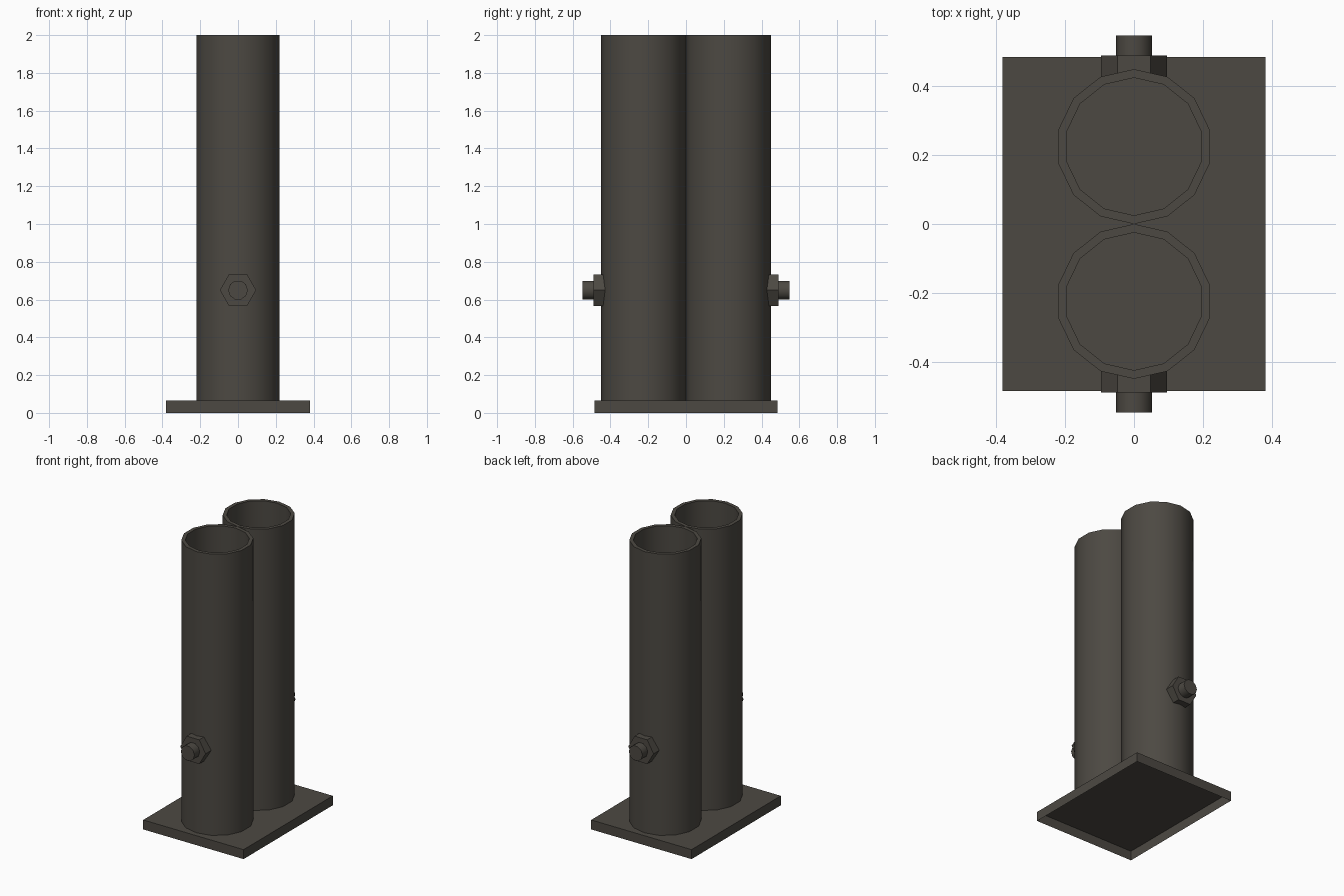
import bpy, bmesh, math
from mathutils import Matrix

if "Cube" in bpy.data.objects:
    bpy.data.objects.remove(bpy.data.objects["Cube"])

metal = bpy.data.materials.new("dark_warm_grey")
metal.diffuse_color = (0.073, 0.066, 0.055, 1)
metal.use_nodes = True
metal.node_tree.nodes["Principled BSDF"].inputs["Base Color"].default_value = metal.diffuse_color


def finish(name, bm, smooth=False):
    me = bpy.data.meshes.new(name)
    bm.to_mesh(me)
    bm.free()
    me.materials.append(metal)
    ob = bpy.data.objects.new(name, me)
    bpy.context.collection.objects.link(ob)
    if smooth:
        bpy.ops.object.select_all(action='DESELECT')
        ob.select_set(True)
        bpy.context.view_layer.objects.active = ob
        bpy.ops.object.shade_smooth_by_angle(angle=math.radians(46))
    return ob


def tube(name, y, r_out, r_in, z0, z1, n):
    # closed ring profile swept round the tube axis, a vertex pointing along y
    bm = bmesh.new()
    prof = [(r_out, z0), (r_out, z1), (r_in, z1), (r_in, z0)]
    rings = []
    for i in range(n):
        a = math.pi / 2 * (1 if y > 0 else -1) + 2 * math.pi * i / n
        rings.append([bm.verts.new((r * math.cos(a), y + r * math.sin(a), z))
                      for r, z in prof])
    for i in range(n):
        p, q = rings[i], rings[(i + 1) % n]
        for k in range(4):
            m = (k + 1) % 4
            bm.faces.new((p[k], q[k], q[m], p[m]))
    bmesh.ops.recalc_face_normals(bm, faces=bm.faces)
    return finish(name, bm, True)


def rod(name, y0, y1, z, r, n, smooth=False):
    # solid prism along y, first corner pointing along x
    bm = bmesh.new()
    mat = Matrix.Translation((0, (y0 + y1) / 2, z)) @ Matrix.Rotation(math.pi / 2, 4, 'X')
    bmesh.ops.create_cone(bm, cap_ends=True, segments=n, radius1=r, radius2=r,
                          depth=abs(y1 - y0),
                          matrix=mat @ Matrix.Rotation(math.pi / 2, 4, 'Z'))
    return finish(name, bm, smooth)


# base plate, open underneath
bm = bmesh.new()
bmesh.ops.create_cube(bm, size=1, matrix=Matrix.Translation((0, 0, 0.0325))
                      @ Matrix.Diagonal((0.764, 0.97, 0.065, 1)))
bm.normal_update()
bmesh.ops.delete(bm, geom=[f for f in bm.faces if f.normal.z < -0.5], context='FACES_ONLY')
finish("base_plate", bm)

# two tubes, each with a hex nut and bolt end on its outer side
for side, s in (("front", -1), ("back", 1)):
    tube(side + "_tube", s * 0.225, 0.225, 0.2, 0.065, 2.0, 14)
    rod(side + "_nut", s * 0.427, s * 0.49, 0.65, 0.096, 6)
    rod(side + "_bolt", s * 0.48, s * 0.548, 0.65, 0.052, 10, True)
